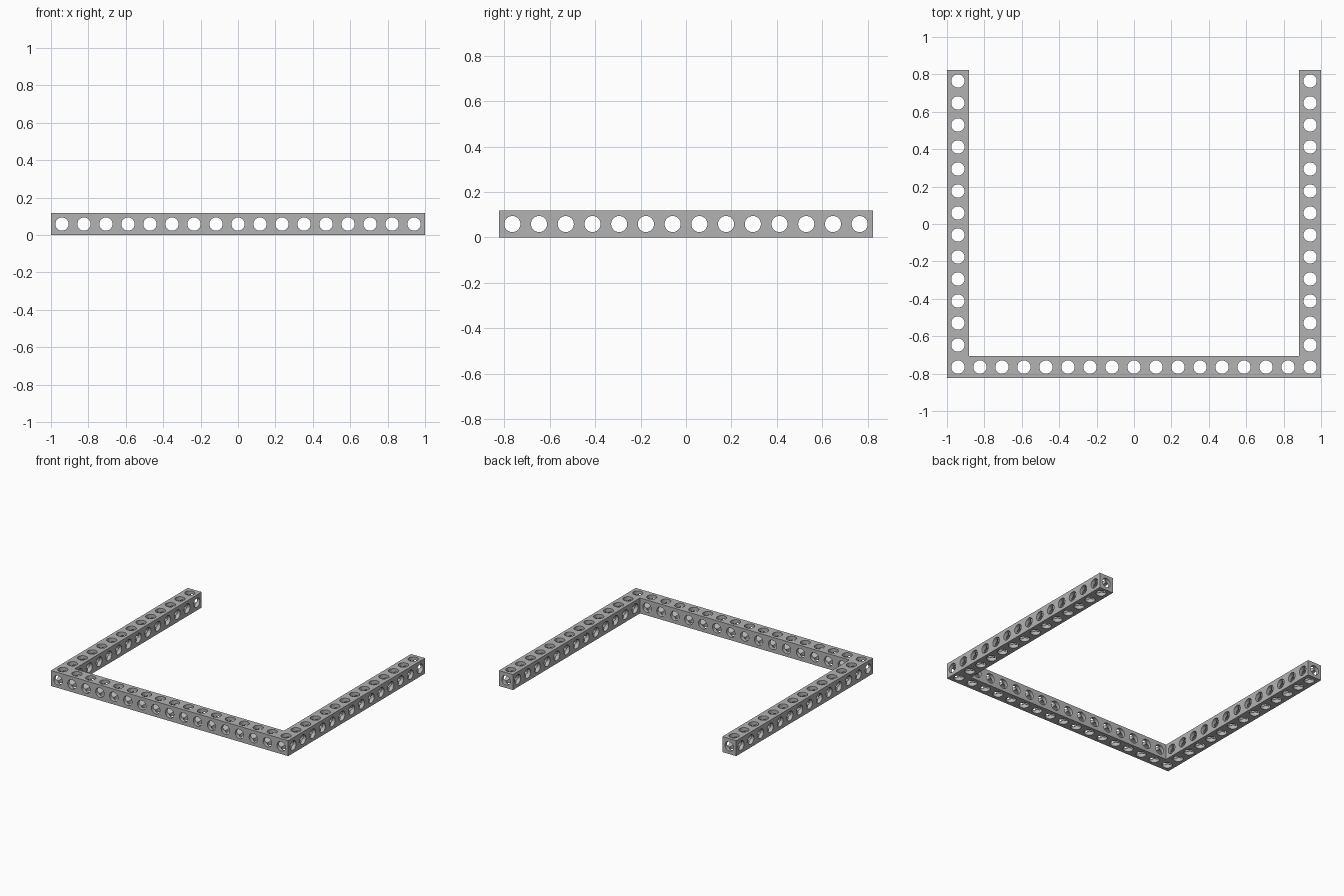
import bpy, bmesh, math
from mathutils import Vector

cube = bpy.data.objects.get("Cube")
if cube:
    bpy.data.objects.remove(cube)

NX, NY = 17, 14          # hole counts across the front and along each arm
P = 2 / NX               # hole pitch = bar thickness
H = P / 2                # half thickness
R = 0.0355               # bore radius
SEG = 32                 # sides per bore

grey = bpy.data.materials.new("light_grey")
grey.use_nodes = True
grey.diffuse_color = (0.45, 0.45, 0.45, 1)
grey.node_tree.nodes["Principled BSDF"].inputs["Base Color"].default_value = (0.45, 0.45, 0.45, 1)

front = [(i, 0) for i in range(NX)]
right = [(0, j) for j in range(1, NY)]
left = [(NX - 1, j) for j in range(1, NY)]
occupied = set(front + right + left)


def cell_centre(i, j):
    return Vector(((i + 0.5) * P - 1, (j + 0.5 - NY / 2) * P, H))


def add_side(bm, centre, axis, sign, open_end):
    """One side of a cell: pierced square plate plus the bore wall behind it."""
    n, u, v = Vector((0, 0, 0)), Vector((0, 0, 0)), Vector((0, 0, 0))
    n[axis], u[(axis + 1) % 3], v[(axis + 2) % 3] = sign, sign, 1
    square, rim, inner = [], [], []
    for k in range(SEG):
        a = 2 * math.pi * k / SEG
        c, s = math.cos(a), math.sin(a)
        d = u * c + v * s
        m = max(abs(c), abs(s))
        rim.append(bm.verts.new(centre + d * R + n * H))
        # the wall stops where it meets the crossing bores
        inner.append(bm.verts.new(centre + d * R + n * R * m))
        if not open_end:
            square.append(bm.verts.new(centre + d * (H / m) + n * H))
    for k in range(SEG):
        q = (k + 1) % SEG
        bm.faces.new((rim[k], rim[q], inner[q], inner[k]))
        if not open_end:
            bm.faces.new((square[k], square[q], rim[q], rim[k]))


def make_bar(name, cells):
    bm = bmesh.new()
    for i, j in cells:
        for axis in range(3):
            for sign in (-1, 1):
                nxt = (i + sign * (axis == 0), j + sign * (axis == 1))
                joined = axis < 2 and nxt in occupied
                add_side(bm, cell_centre(i, j), axis, sign, joined)
    bmesh.ops.remove_doubles(bm, verts=bm.verts, dist=1e-5)
    mesh = bpy.data.meshes.new(name)
    bm.to_mesh(mesh)
    bm.free()
    mesh.materials.append(grey)
    obj = bpy.data.objects.new(name, mesh)
    bpy.context.collection.objects.link(obj)
    bpy.ops.object.select_all(action="DESELECT")
    obj.select_set(True)
    bpy.context.view_layer.objects.active = obj
    bpy.ops.object.shade_smooth_by_angle(angle=math.radians(30))


make_bar("front_bar", front)
make_bar("right_arm", right)
make_bar("left_arm", left)
